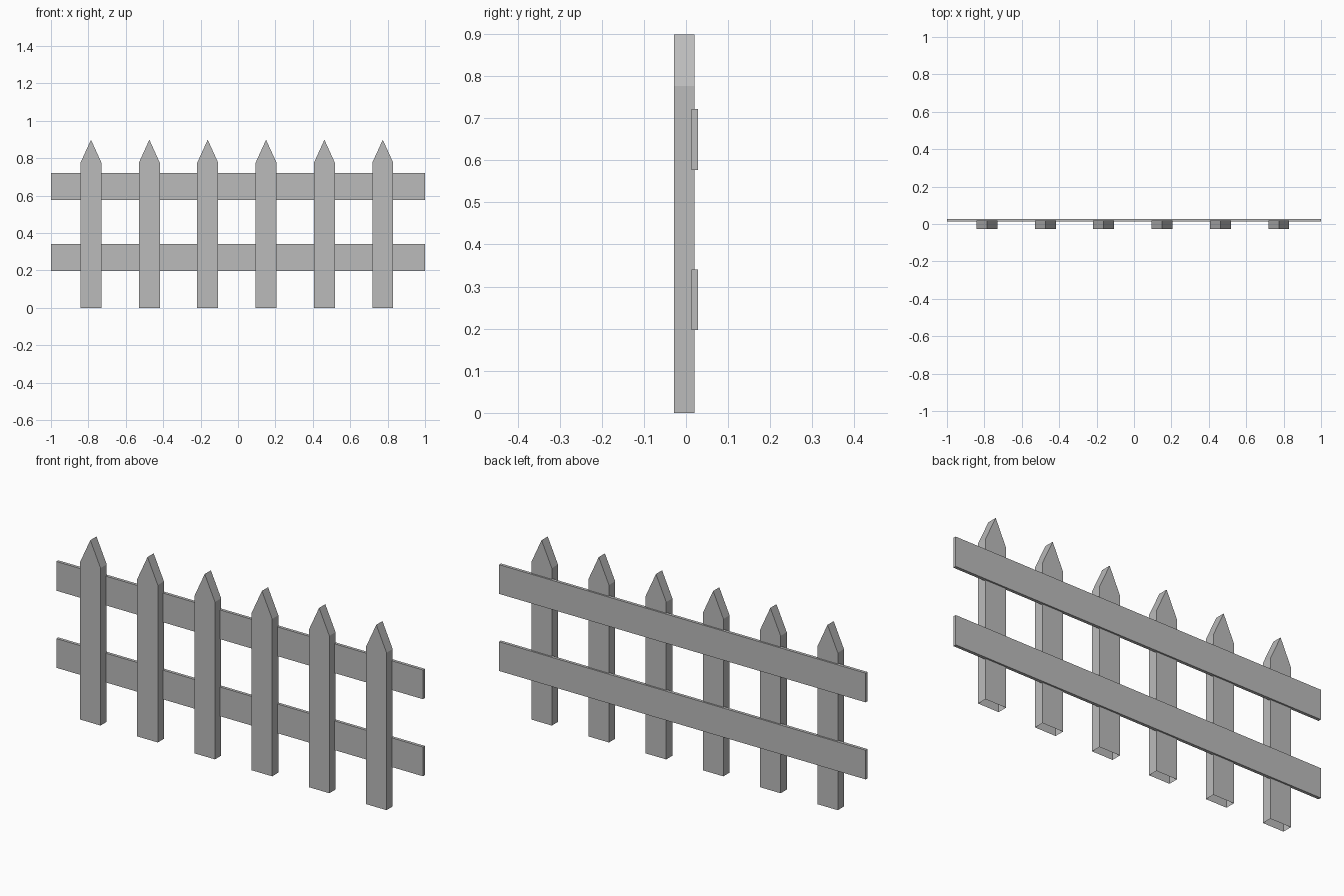
import bpy, bmesh

if "Cube" in bpy.data.objects:
    bpy.data.objects.remove(bpy.data.objects["Cube"])

# One flat grey for the whole fence
grey = bpy.data.materials.new("fence_grey")
grey.diffuse_color = (0.5, 0.5, 0.5, 1)
grey.use_nodes = True
grey.node_tree.nodes["Principled BSDF"].inputs["Base Color"].default_value = grey.diffuse_color


def prism(name, profile, y0, y1, open_bottom=False):
    """Extrude an x-z outline from y0 to y1."""
    bm = bmesh.new()
    face = bm.faces.new([bm.verts.new((x, y0, z)) for x, z in profile])
    ext = bmesh.ops.extrude_face_region(bm, geom=[face], use_keep_orig=True)
    moved = [v for v in ext["geom"] if isinstance(v, bmesh.types.BMVert)]
    bmesh.ops.translate(bm, verts=moved, vec=(0, y1 - y0, 0))
    bmesh.ops.recalc_face_normals(bm, faces=bm.faces)
    if open_bottom:
        low = [f for f in bm.faces if all(v.co.z < 0.001 for v in f.verts)]
        bmesh.ops.delete(bm, geom=low, context='FACES_ONLY')
    mesh = bpy.data.meshes.new(name)
    bm.to_mesh(mesh)
    bm.free()
    mesh.materials.append(grey)
    obj = bpy.data.objects.new(name, mesh)
    bpy.context.collection.objects.link(obj)
    return obj


# Pointed pickets, hollow at the foot
HALF, SHOULDER, TIP = 0.056, 0.776, 0.899
for i in range(6):
    x = -0.786 + i * 0.312
    prism(f"picket_{i + 1}",
          [(x - HALF, 0), (x + HALF, 0), (x + HALF, SHOULDER),
           (x, TIP), (x - HALF, SHOULDER)],
          -0.028, 0.02, open_bottom=True)

# Two rails set into the back of the pickets
for name, z0, z1 in (("lower_rail", 0.197, 0.341), ("upper_rail", 0.577, 0.721)):
    prism(name, [(-1, z0), (1, z0), (1, z1), (-1, z1)], 0.013, 0.028)
